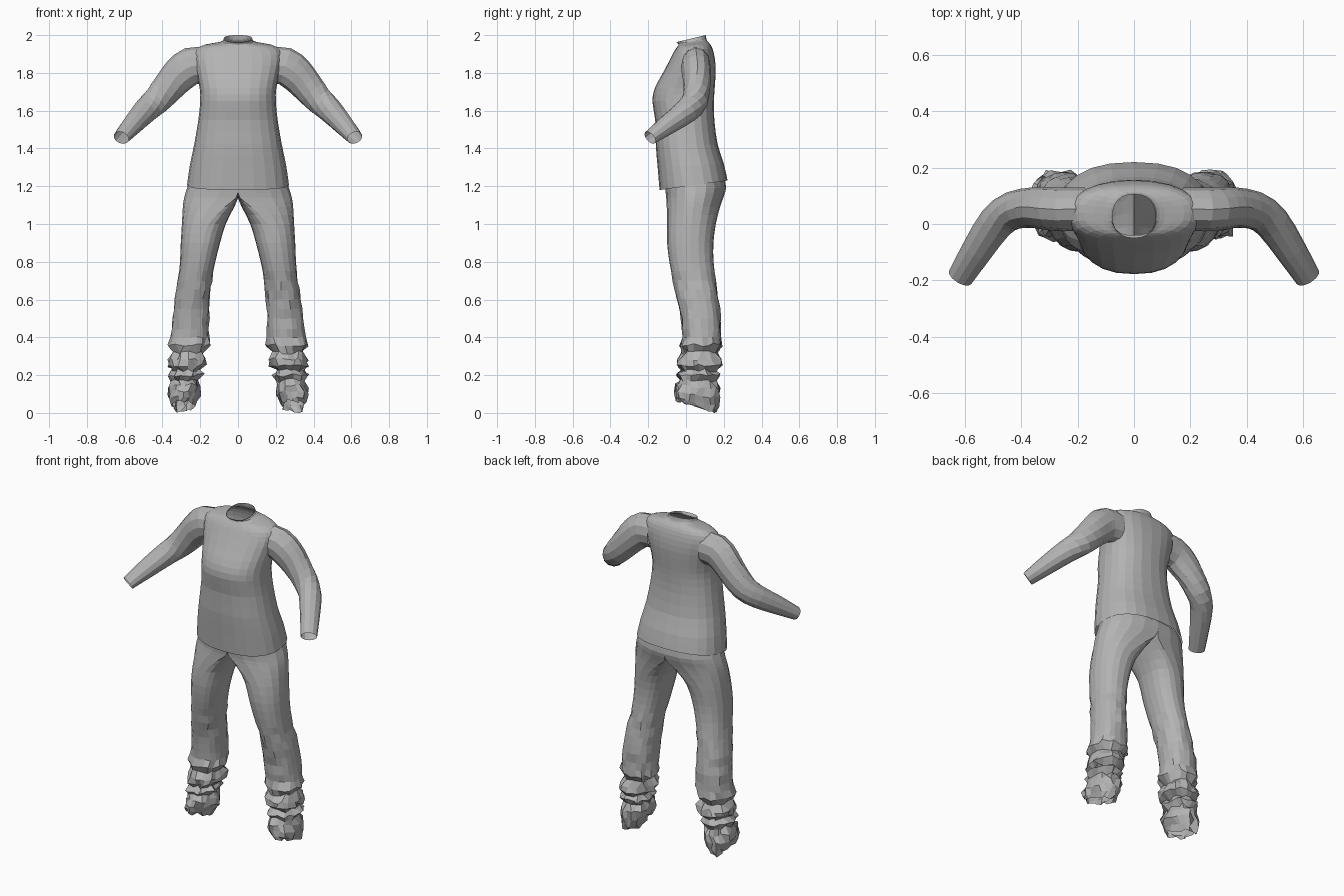
import bpy, bmesh, math, random
from mathutils import Vector

random.seed(4)
cube = bpy.data.objects.get("Cube")
if cube:
    bpy.data.objects.remove(cube)

cloth = bpy.data.materials.new("grey cloth")
cloth.use_nodes = True
cloth.diffuse_color = (0.45, 0.45, 0.45, 1)
bsdf = cloth.node_tree.nodes["Principled BSDF"]
bsdf.inputs["Base Color"].default_value = cloth.diffuse_color
bsdf.inputs["Roughness"].default_value = 0.8


def resample(keys, steps):
    """Smooth spline through rows of numbers."""
    out = []
    last = len(keys) - 1
    for i in range(last):
        a, b, c, d = (keys[max(0, min(last, i + k))] for k in (-1, 0, 1, 2))
        for s in range(steps):
            t = s / steps
            out.append([q + t * (r - p) / 2 + t * t * (p - 2.5 * q + 2 * r - e / 2)
                        + t ** 3 * (1.5 * (q - r) + (e - p) / 2)
                        for p, q, r, e in zip(a, b, c, d)])
    return out + [list(keys[-1])]


def skin(bm, rings):
    """Open tube of quads through equal-sized rings of points."""
    loops = [[bm.verts.new(p) for p in ring] for ring in rings]
    n = len(loops[0])
    for lo, hi in zip(loops, loops[1:]):
        for i in range(n):
            j = (i + 1) % n
            bm.faces.new((lo[i], lo[j], hi[j], hi[i]))


def finish(bm, name):
    bmesh.ops.remove_doubles(bm, verts=bm.verts, dist=0.0005)
    bmesh.ops.recalc_face_normals(bm, faces=bm.faces)
    mesh = bpy.data.meshes.new(name)
    bm.to_mesh(mesh)
    bm.free()
    mesh.materials.append(cloth)
    obj = bpy.data.objects.new(name, mesh)
    bpy.context.collection.objects.link(obj)
    return obj


def power(v, p):
    return math.copysign(abs(v) ** p, v)


# Shirt body: front z, back z, half width, front y, back y
body = [
    (1.18, 1.23, .27, -.14, .22), (1.3, 1.32, .255, -.15, .20),
    (1.42, 1.42, .232, -.16, .168), (1.55, 1.55, .21, -.163, .15),
    (1.65, 1.65, .2, -.178, .148), (1.72, 1.72, .203, -.165, .152),
    (1.8, 1.81, .22, -.122, .157), (1.87, 1.88, .235, -.085, .152),
    (1.915, 1.93, .225, -.062, .14), (1.94, 1.955, .18, -.045, .125),
    (1.948, 1.968, .11, -.04, .113), (1.955, 1.98, .082, -.042, .108),
    (1.963, 2.0, .076, -.05, .105)]
bm = bmesh.new()
rings = []
for zf, zb, w, yf, yb in resample(body, 2):
    ring = []
    for i in range(24):
        a = math.tau * i / 24
        f = (1 - power(math.cos(a), .85)) / 2
        ring.append((w * power(math.sin(a), .85), yf + f * (yb - yf), zf + f * (zb - zf)))
    rings.append(ring)
skin(bm, rings)
finish(bm, "shirt_body")

# Sleeves: x, y, z, horizontal radius, vertical radius
arm = [
    (.17, .055, 1.84, .075, .095), (.25, .052, 1.835, .078, .1),
    (.31, .055, 1.79, .076, .095), (.36, .058, 1.735, .072, .086),
    (.43, .048, 1.655, .068, .076), (.49, .005, 1.6, .064, .067),
    (.555, -.09, 1.53, .056, .055), (.618, -.19, 1.457, .046, .038)]
for side, name in ((1, "left_sleeve"), (-1, "right_sleeve")):
    rows = resample(arm, 2)
    rings = []
    for k, (x, y, z, rh, rv) in enumerate(rows):
        a, b = rows[max(k - 1, 0)], rows[min(k + 1, len(rows) - 1)]
        along = (Vector(b[:3]) - Vector(a[:3])).normalized()
        across = along.cross(Vector((0, 0, 1))).normalized()
        up = across.cross(along)
        ring = []
        for i in range(12):
            t = math.tau * i / 12
            p = Vector((x, y, z)) + across * rh * math.cos(t) + up * rv * math.sin(t)
            ring.append((side * p.x, p.y, p.z))
        rings.append(ring)
    bm = bmesh.new()
    skin(bm, rings)
    finish(bm, name)

# Trousers: z, centre x, outer radius, inner radius, front y, back y
leg = [
    (1.24, 0, .255, 0, -.11, .205), (1.19, 0, .27, 0, -.11, .212),
    (1.14, .01, .275, .01, -.105, .198), (1.09, .07, .222, .05, -.102, .18),
    (1.0, .155, .142, .09, -.1, .158), (.9, .185, .118, .09, -.1, .145),
    (.8, .205, .102, .085, -.088, .146), (.7, .225, .092, .085, -.068, .158),
    (.6, .24, .092, .09, -.045, .172), (.5, .25, .095, .097, -.025, .182),
    (.4, .255, .1, .103, -.015, .182)]
# Bunched cuffs continue the leg with alternating folds
folds = [(.36, .012), (.32, -.008), (.285, .012), (.25, .014), (.225, -.014),
         (.2, .01), (.17, -.012), (.14, .008), (.1, .012), (.06, .002), (.035, -.008)]
bm = bmesh.new()
for side in (1, -1):
    rows = resample(leg, 2)
    for z, f in folds:
        low = (.4 - z) / .365
        rows.append([z, .255 + .038 * low, .095 - .027 * low + f,
                     .098 - .032 * low + f, -.015 - .038 * low - f, .178 - .015 * low + f])
    rings = []
    for z, cx, ro, ri, yf, yb in rows:
        rough = .013 if z < .39 else (.005 if z < .75 else 0)
        ring = []
        for i in range(20):
            a = math.tau * i / 20
            s, c = power(math.sin(a), .9), power(math.cos(a), .9)
            x = cx + s * (ro if s > 0 else ri)
            y = (yf + yb) / 2 - c * (yb - yf) / 2
            drop = .035 * c * max(0, 1 - z / .2)
            jitter = [random.uniform(-rough, rough) for _ in range(3)]
            ring.append((side * (x + jitter[0]), y + jitter[1],
                         max(0, z + drop + jitter[2] * .8)))
        rings.append(ring)
    skin(bm, rings)
bmesh.ops.remove_doubles(bm, verts=bm.verts, dist=0.0005)
# Remove the hidden wall along the centre seam
wall = [f for f in bm.faces if all(abs(v.co.x) < .001 for v in f.verts)]
bmesh.ops.delete(bm, geom=wall, context="FACES")
finish(bm, "trousers")
